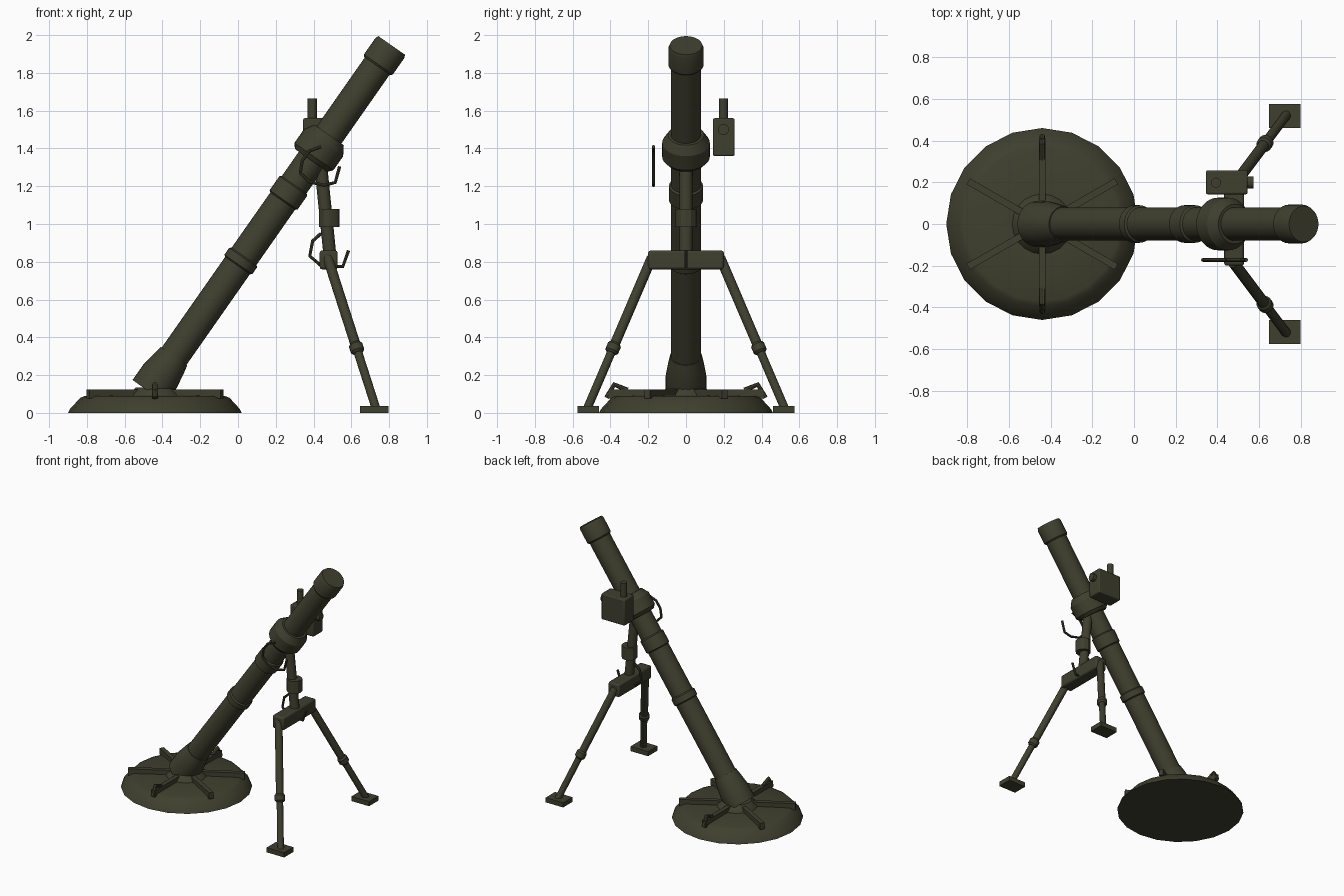
import bpy, bmesh, math
from mathutils import Vector, Matrix

cube = bpy.data.objects.get("Cube")
if cube:
    bpy.data.objects.remove(cube, do_unlink=True)

olive = bpy.data.materials.new("olive_drab")
olive.use_nodes = True
COLOUR = (0.05, 0.05, 0.028, 1)
olive.diffuse_color = COLOUR
olive.node_tree.nodes["Principled BSDF"].inputs["Base Color"].default_value = COLOUR


def finish(obj):
    """Give the part its colour and smooth its soft edges."""
    obj.data.materials.clear()
    obj.data.materials.append(olive)
    bpy.ops.object.select_all(action='DESELECT')
    obj.select_set(True)
    bpy.context.view_layer.objects.active = obj
    bpy.ops.object.shade_smooth_by_angle(angle=math.radians(30))
    return obj


def link_mesh(name, bm):
    bmesh.ops.recalc_face_normals(bm, faces=bm.faces)
    mesh = bpy.data.meshes.new(name)
    bm.to_mesh(mesh)
    bm.free()
    obj = bpy.data.objects.new(name, mesh)
    bpy.context.collection.objects.link(obj)
    return obj


def lathe(name, origin, axis, profile, sides=24):
    """Closed solid turned around an axis; profile holds (radius, distance) pairs."""
    bm = bmesh.new()
    turn = Vector(axis).to_track_quat('Z', 'Y').to_matrix().to_4x4()
    place = Matrix.Translation(origin) @ turn
    rings = []
    for r, s in profile:
        angles = [2 * math.pi * i / sides for i in range(sides)]
        rings.append([bm.verts.new(place @ Vector((r * math.cos(a), r * math.sin(a), s)))
                      for a in angles])
    for low, high in zip(rings, rings[1:]):
        for i in range(sides):
            j = (i + 1) % sides
            bm.faces.new((low[i], low[j], high[j], high[i]))
    bm.faces.new(rings[0])
    bm.faces.new(rings[-1])
    return finish(link_mesh(name, bm))


def rod(name, a, b, radius, sides=16):
    d = Vector(b) - Vector(a)
    return lathe(name, a, d, [(radius, 0), (radius, d.length)], sides)


def box(name, centre, size, bevel=0.0, spin=0.0):
    bm = bmesh.new()
    bmesh.ops.create_cube(bm, size=1)
    bm.transform(Matrix.Translation(centre) @ Matrix.Rotation(spin, 4, 'Z')
                 @ Matrix.Diagonal((*size, 1)))
    obj = link_mesh(name, bm)
    if bevel:
        mod = obj.modifiers.new("edge_bevel", 'BEVEL')
        mod.width = bevel
        mod.segments = 2
    return finish(obj)


def wire(name, points, radius):
    curve = bpy.data.curves.new(name, 'CURVE')
    curve.dimensions = '3D'
    curve.bevel_depth = radius
    curve.bevel_resolution = 2
    curve.use_fill_caps = True
    spline = curve.splines.new('POLY')
    spline.points.add(len(points) - 1)
    for p, co in zip(spline.points, points):
        p.co = (*co, 1)
    obj = bpy.data.objects.new(name, curve)
    bpy.context.collection.objects.link(obj)
    bpy.ops.object.select_all(action='DESELECT')
    obj.select_set(True)
    bpy.context.view_layer.objects.active = obj
    bpy.ops.object.convert(target='MESH')
    return finish(bpy.context.view_layer.objects.active)


# Base plate with hub, six ribs and two carry handles
PX = -0.44
lathe("base_plate", (PX, 0, 0), (0, 0, 1),
      [(0.46, 0), (0.45, 0.02), (0.395, 0.08), (0.37, 0.09), (0.14, 0.092)], 20)
lathe("base_hub", (PX, 0, 0.08), (0, 0, 1), [(0.15, 0), (0.14, 0.02), (0.10, 0.055)], 20)
for k in range(6):
    a = math.radians(30 + 60 * k)
    box(f"base_rib_{k + 1}", (PX + 0.24 * math.cos(a), 0.24 * math.sin(a), 0.1),
        (0.34, 0.033, 0.05), spin=a)
for side, word in ((1, "back"), (-1, "front")):
    wire(f"base_handle_{word}",
         [(PX, side * y, z) for y, z in ((0.31, 0.12), (0.38, 0.15), (0.42, 0.08))], 0.014)

# Barrel and its fittings, all on one tilted axis
FOOT = Vector((-0.47, 0, 0.112))
TILT = Vector((math.cos(math.radians(55)), 0, math.sin(math.radians(55))))


def on_barrel(name, profile):
    return lathe(name, FOOT, TILT, profile, 32)


on_barrel("breech", [(0.108, 0), (0.108, 0.10), (0.095, 0.18), (0.085, 0.23)])
on_barrel("barrel", [(0.08, 0.1), (0.08, 2.2)])
for word, s, half in (("lower", 0.845, 0.022), ("upper", 1.285, 0.045)):
    on_barrel(f"{word}_band", [(0.08, s - half - 0.008), (0.09, s - half),
                               (0.09, s + half), (0.08, s + half + 0.008)])
on_barrel("collar", [(0.105, 1.495), (0.126, 1.52), (0.126, 1.61), (0.095, 1.66)])
on_barrel("muzzle_cap", [(0.085, 2.105), (0.093, 2.115), (0.093, 2.22), (0.086, 2.238)])

# Elevating column
rod("elevating_column", (0.435, 0, 1.34), (0.488, 0, 0.82), 0.034)
lathe("column_sleeve", (0.483, 0, 0.985), (0, 0, 1), [(0.055, 0), (0.055, 0.095)], 12)

# Bipod
box("bipod_yoke", (0.48, 0, 0.81), (0.095, 0.4, 0.1), 0.012)
for side, word in ((1, "back"), (-1, "front")):
    top = Vector((0.475, side * 0.182, 0.82))
    foot = Vector((0.73, side * 0.522, 0.025))
    joint = top.lerp(foot, 0.6)
    along = (foot - top).normalized()
    rod(f"upper_leg_{word}", top, joint, 0.027)
    rod(f"lower_leg_{word}", joint, foot, 0.023)
    lathe(f"leg_joint_{word}", joint - along * 0.03, along,
          [(0.028, 0), (0.037, 0.012), (0.037, 0.048), (0.026, 0.06)], 16)
    box(f"foot_pad_{word}", (0.722, side * 0.518, 0.018), (0.15, 0.114, 0.036))

# Sight
box("sight_box", (0.445, 0.2, 1.46), (0.2, 0.115, 0.2), 0.008)
rod("sight_eyepiece", (0.393, 0.198, 1.54), (0.393, 0.198, 1.665), 0.024)
rod("sight_knob", (0.53, 0.198, 1.5), (0.572, 0.198, 1.5), 0.029)

# Crank handles
wire("traverse_handle",
     [(x, -0.172, z) for x, z in ((0.44, 1.41), (0.375, 1.385), (0.34, 1.335), (0.33, 1.27),
                                  (0.375, 1.225), (0.455, 1.205), (0.515, 1.22),
                                  (0.538, 1.305))], 0.009)
wire("elevation_handle",
     [(x, 0, z) for x, z in ((0.44, 0.95), (0.395, 0.91), (0.38, 0.83), (0.445, 0.775),
                             (0.555, 0.775), (0.585, 0.86))], 0.009)
